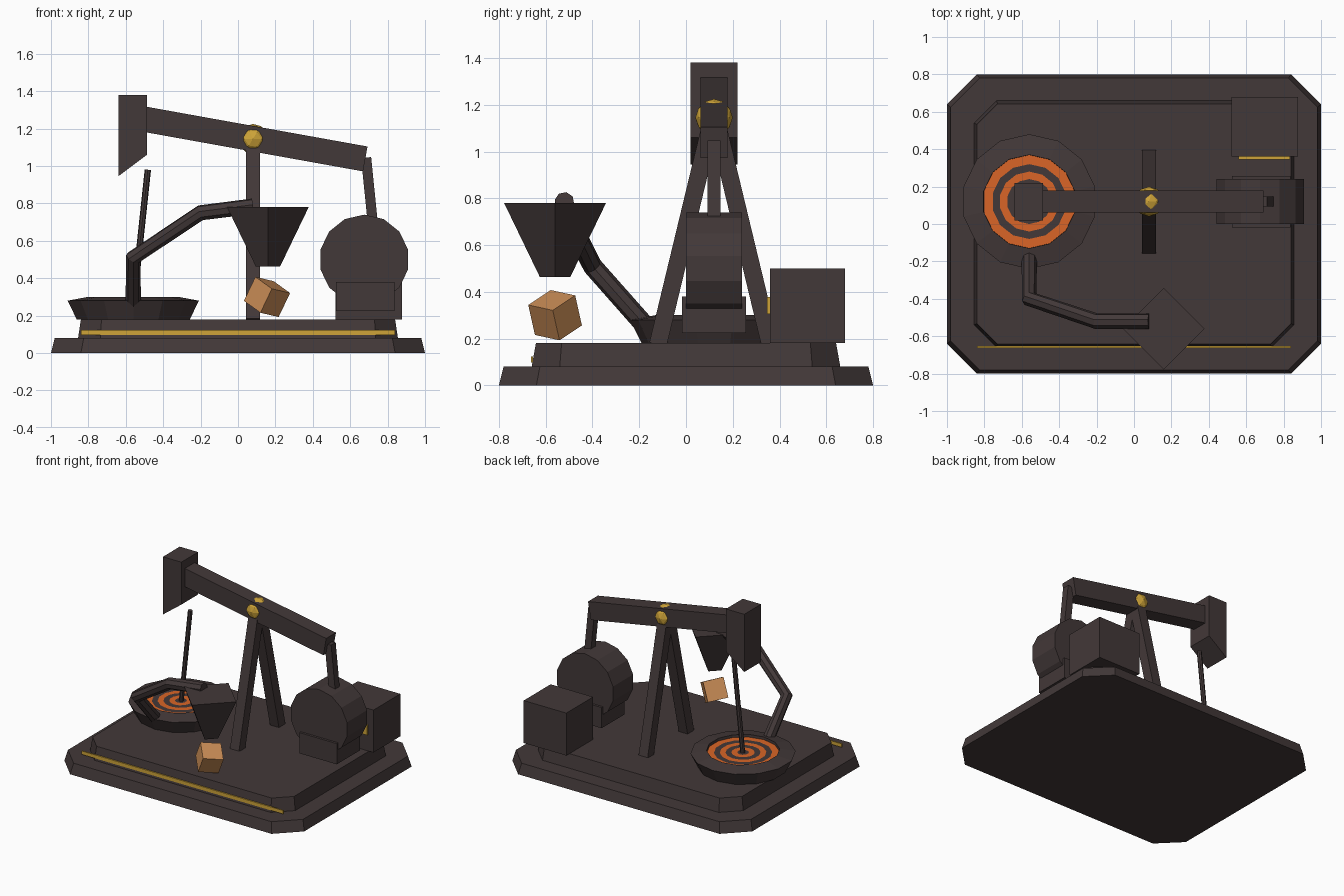
import bpy, bmesh, math
from mathutils import Vector, Matrix

cube = bpy.data.objects.get("Cube")
if cube:
    bpy.data.objects.remove(cube, do_unlink=True)


def material(name, rgb):
    m = bpy.data.materials.new(name)
    m.use_nodes = True
    m.diffuse_color = (*rgb, 1)
    m.node_tree.nodes["Principled BSDF"].inputs["Base Color"].default_value = (*rgb, 1)
    return m


IRON = material("dark iron", (0.055, 0.04, 0.04))
BRASS = material("brass", (0.62, 0.37, 0.04))
COPPER = material("copper ingot", (0.6, 0.27, 0.095))
MOLTEN = material("molten orange", (0.7, 0.13, 0.02))


def finish(name, bm, *mats):
    bmesh.ops.recalc_face_normals(bm, faces=bm.faces)
    mesh = bpy.data.meshes.new(name)
    bm.to_mesh(mesh)
    bm.free()
    for m in mats:
        mesh.materials.append(m)
    ob = bpy.data.objects.new(name, mesh)
    bpy.context.collection.objects.link(ob)
    return ob


def box(name, center, size, mat=IRON, rot=Matrix()):
    bm = bmesh.new()
    bmesh.ops.create_cube(bm, size=1, matrix=Matrix.Translation(center) @ rot @ Matrix.Diagonal((*size, 1)))
    return finish(name, bm, mat)


def bar(name, a, b, width, sides=4):
    """Straight square or round bar between two points."""
    a, b = Vector(a), Vector(b)
    d = b - a
    if sides == 4:
        rot = Matrix.Rotation(math.atan2(d.x, d.z), 4, 'Y') if abs(d.y) < 1e-6 \
            else Matrix.Rotation(-math.atan2(d.y, d.z), 4, 'X')
        return box(name, (a + b) / 2, (width, width, d.length), IRON, rot)
    bm = bmesh.new()
    rot = d.to_track_quat('Z', 'Y').to_matrix().to_4x4()
    bmesh.ops.create_cone(bm, cap_ends=True, segments=sides, radius1=width / 2, radius2=width / 2,
                          depth=d.length, matrix=Matrix.Translation((a + b) / 2) @ rot)
    return finish(name, bm, IRON)


def loft(rings):
    """Closed skin over a list of equal-length point rings."""
    bm = bmesh.new()
    vs = [[bm.verts.new(p) for p in ring] for ring in rings]
    n = len(vs[0])
    for low, high in zip(vs, vs[1:]):
        for i in range(n):
            j = (i + 1) % n
            bm.faces.new((low[i], low[j], high[j], high[i]))
    bm.faces.new(vs[0][::-1])
    bm.faces.new(vs[-1])
    return bm


def octagon(hx, hy, c, z):
    quarter = [(hx, hy - c), (hx - c, hy)]
    left = [(-x, y) for x, y in quarter[::-1]]
    pts = quarter + left
    return [(x, y, z) for x, y in pts + [(-x, -y) for x, y in pts]]


def ngon(x, y, z, r, n):
    return [(x + r * math.cos(math.pi / 2 + math.tau * i / n),
             y + r * math.sin(math.pi / 2 + math.tau * i / n), z) for i in range(n)]


AXIS_Y = 0.12

# Stepped base with clipped corners and a brass front trim
finish("lower_base", loft([octagon(1, 0.8, 0.16, 0), octagon(0.98, 0.78, 0.155, 0.08)]), IRON)
finish("upper_base", loft([octagon(0.855, 0.66, 0.12, 0.08), octagon(0.84, 0.642, 0.11, 0.18)]), IRON)
box("front_trim", (0, -0.658, 0.11), (1.68, 0.009, 0.026), BRASS)

# Melting basin with glowing rings between dark crust
BX = -0.56
profile = [(0.31, 0.18), (0.36, 0.28), (0.25, 0.3)]
profile += [(r, 0.28) for r in (0.249, 0.2, 0.16, 0.12, 0.08, 0.04)]
bm = loft([ngon(BX, AXIS_Y, z, r, 14) for r, z in profile])
for f in bm.faces:
    c = f.calc_center_median()
    if abs(c.z - 0.28) < 0.001:
        radius = math.hypot(c.x - BX, c.y - AXIS_Y)
        f.material_index = int(radius / 0.04) % 2
finish("basin", bm, IRON, MOLTEN)

# A-frame, beam and pivot
for side, label in ((-1, "front"), (1, "back")):
    bar(label + "_leg", (0.08, AXIS_Y + side * 0.24, 0.175), (0.08, AXIS_Y + side * 0.01, 1.13), 0.075)
box("walking_beam", (0.085, AXIS_Y, 1.145), (1.21, 0.116, 0.135), IRON,
    Matrix.Rotation(math.radians(10.2), 4, 'Y'))
bm = bmesh.new()
bmesh.ops.create_icosphere(bm, subdivisions=2, radius=0.08, matrix=Matrix.Translation((0.08, AXIS_Y, 1.145)))
finish("pivot", bm, BRASS)

# Slanted beam head
head = [(-0.64, 0.945), (-0.487, 1.06), (-0.487, 1.38), (-0.64, 1.38)]
finish("beam_head", loft([[(x, y, z) for x, z in head] for y in (0.02, 0.22)]), IRON)
bar("plunger_rod", (-0.482, AXIS_Y, 0.98), (-0.558, AXIS_Y, 0.27), 0.034, 8)

# Drive drum, its block and the connecting rod
bm = bmesh.new()
bmesh.ops.create_cone(bm, cap_ends=True, segments=14, radius1=0.24, radius2=0.24, depth=0.24,
                      matrix=Matrix.Translation((0.675, AXIS_Y, 0.5)) @ Matrix.Rotation(math.pi / 2, 4, 'X')
                      )
finish("drive_drum", bm, IRON)
box("drum_block", (0.68, AXIS_Y, 0.302), (0.312, 0.275, 0.156))
bar("connecting_rod", (0.685, AXIS_Y, 1.045), (0.73, AXIS_Y, 0.6), 0.054)

# Motor housing with a brass band facing the drum
box("motor_housing", (0.7, 0.52, 0.34), (0.355, 0.32, 0.32))
box("motor_band", (0.697, 0.354, 0.341), (0.274, 0.016, 0.074), BRASS)

# Feed pipe from basin to hopper
curve = bpy.data.curves.new("feed_pipe", 'CURVE')
curve.dimensions = '3D'
curve.bevel_depth = 0.042
curve.bevel_resolution = 2
curve.use_fill_caps = True
path = [(BX, -0.17, 0.25), (BX, -0.4, 0.51), (-0.2, -0.52, 0.75), (0.08, -0.52, 0.785)]
spline = curve.splines.new('POLY')
spline.points.add(len(path) - 1)
for p, co in zip(spline.points, path):
    p.co = (*co, 1)
spline.use_smooth = False
curve.materials.append(IRON)
bpy.context.collection.objects.link(bpy.data.objects.new("feed_pipe", curve))

# Four-sided hopper and the ingot falling from it
HX, HY = 0.16, -0.56
finish("hopper", loft([ngon(HX, HY, 0.463, 0.065, 4), ngon(HX, HY, 0.78, 0.218, 4)]), IRON)
tilt = Vector((0, 0, 1)).rotation_difference(Vector((0.064, -0.03, 0.134))).to_matrix().to_4x4()
box("ingot", (0.155, HY, 0.3), (0.145, 0.145, 0.145), COPPER, tilt @ Matrix.Rotation(math.pi / 4, 4, 'Z'))
